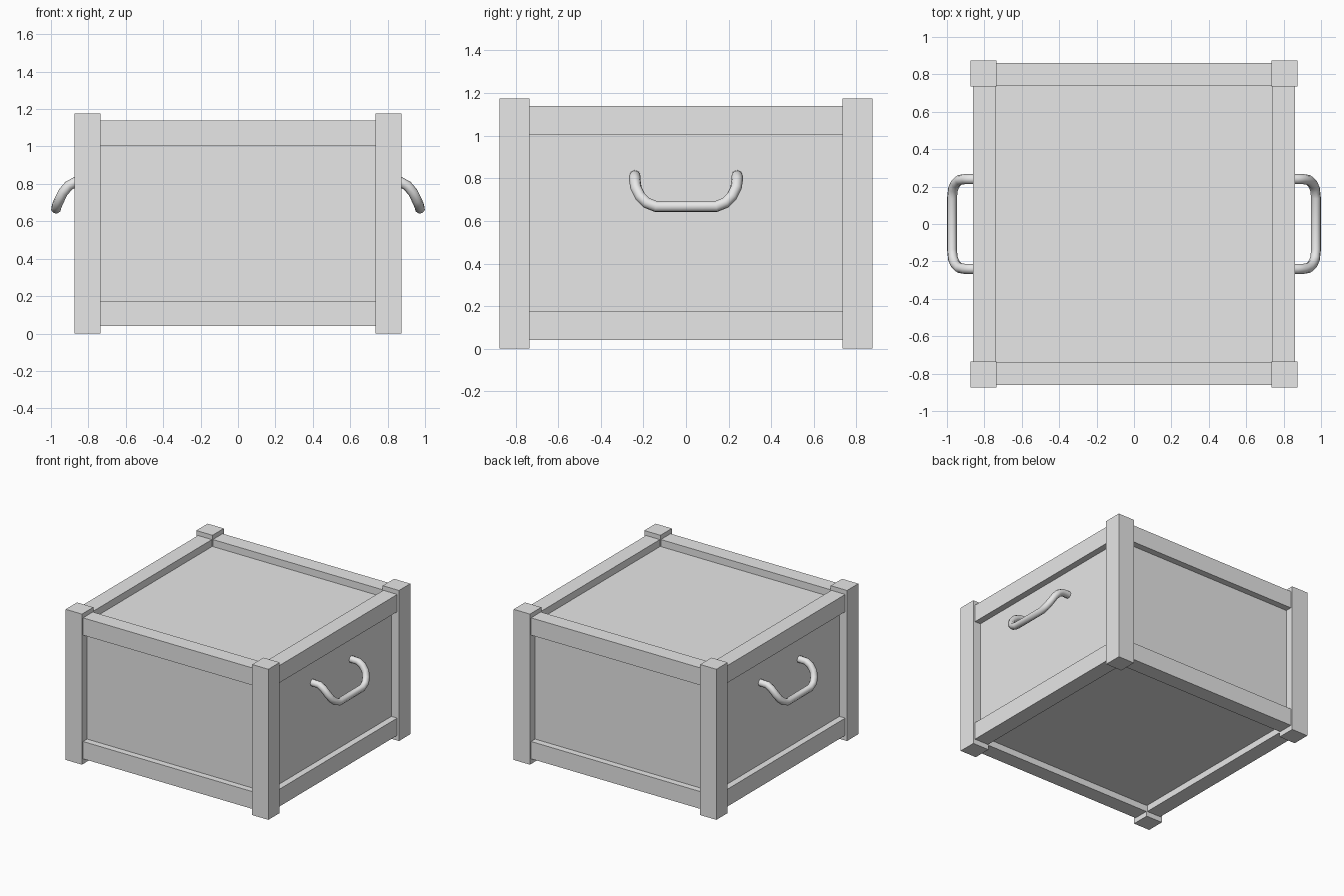
import bpy
import bmesh

if "Cube" in bpy.data.objects:
    bpy.data.objects.remove(bpy.data.objects["Cube"], do_unlink=True)

# Single plain grey for the whole crate
grey = bpy.data.materials.new("plain_grey")
grey.use_nodes = True
colour = (0.8, 0.8, 0.8, 1)
grey.diffuse_color = colour
grey.node_tree.nodes["Principled BSDF"].inputs["Base Color"].default_value = colour


def add_object(name, mesh):
    mesh.materials.clear()
    mesh.materials.append(grey)
    obj = bpy.data.objects.new(name, mesh)
    bpy.context.collection.objects.link(obj)
    return obj


def box(name, low, high):
    bm = bmesh.new()
    bmesh.ops.create_cube(bm, size=1)
    for v in bm.verts:
        v.co = [a if c < 0 else b for c, a, b in zip(v.co, low, high)]
    mesh = bpy.data.meshes.new(name)
    bm.to_mesh(mesh)
    bm.free()
    return add_object(name, mesh)


POST_OUT, POST_IN, HEIGHT = 0.875, 0.735, 1.175
RAIL_OUT, RAIL_IN = 0.86, 0.74
PANEL = 0.81

# Recessed body panels
box("body_panels", (-PANEL, -PANEL, 0.09), (PANEL, PANEL, 1.085))


def span(side, inner, outer):
    return sorted((side * inner, side * outer))


# Corner posts
for sx, x_name in ((-1, "right"), (1, "left")):
    for sy, y_name in ((-1, "front"), (1, "back")):
        x, y = span(sx, POST_IN, POST_OUT), span(sy, POST_IN, POST_OUT)
        box(f"{y_name}_{x_name}_post", (x[0], y[0], 0), (x[1], y[1], HEIGHT))

# Horizontal rails between the posts
for level, low, high in (("bottom", 0.04, 0.175), ("top", 1.005, 1.14)):
    for side, x_name, y_name in ((-1, "right", "front"), (1, "left", "back")):
        a, b = span(side, RAIL_IN, RAIL_OUT)
        box(f"{level}_{x_name}_rail", (a, -POST_IN, low), (b, POST_IN, high))
        box(f"{level}_{y_name}_rail", (-POST_IN, a, low), (POST_IN, b, high))

# Drooping tube handles
half = [(0.79, 0.24, 0.812), (0.87, 0.24, 0.81), (0.905, 0.24, 0.79),
        (0.935, 0.235, 0.755), (0.955, 0.215, 0.715),
        (0.968, 0.185, 0.685), (0.973, 0.14, 0.667)]
path = half + [(x, -y, z) for x, y, z in reversed(half)]


def handle(name, side):
    curve = bpy.data.curves.new(name + "_path", "CURVE")
    curve.dimensions = "3D"
    curve.bevel_depth = 0.027
    curve.bevel_resolution = 2
    curve.use_fill_caps = True
    spline = curve.splines.new("POLY")
    spline.points.add(len(path) - 1)
    for point, (x, y, z) in zip(spline.points, path):
        point.co = (side * x, side * y, z, 1)
    temp = bpy.data.objects.new(name + "_path", curve)
    bpy.context.collection.objects.link(temp)
    bpy.context.view_layer.update()
    graph = bpy.context.evaluated_depsgraph_get()
    mesh = bpy.data.meshes.new_from_object(temp.evaluated_get(graph))
    bpy.data.objects.remove(temp, do_unlink=True)
    mesh.polygons.foreach_set("use_smooth", [True] * len(mesh.polygons))
    add_object(name, mesh)


handle("right_handle", -1)
handle("left_handle", 1)
